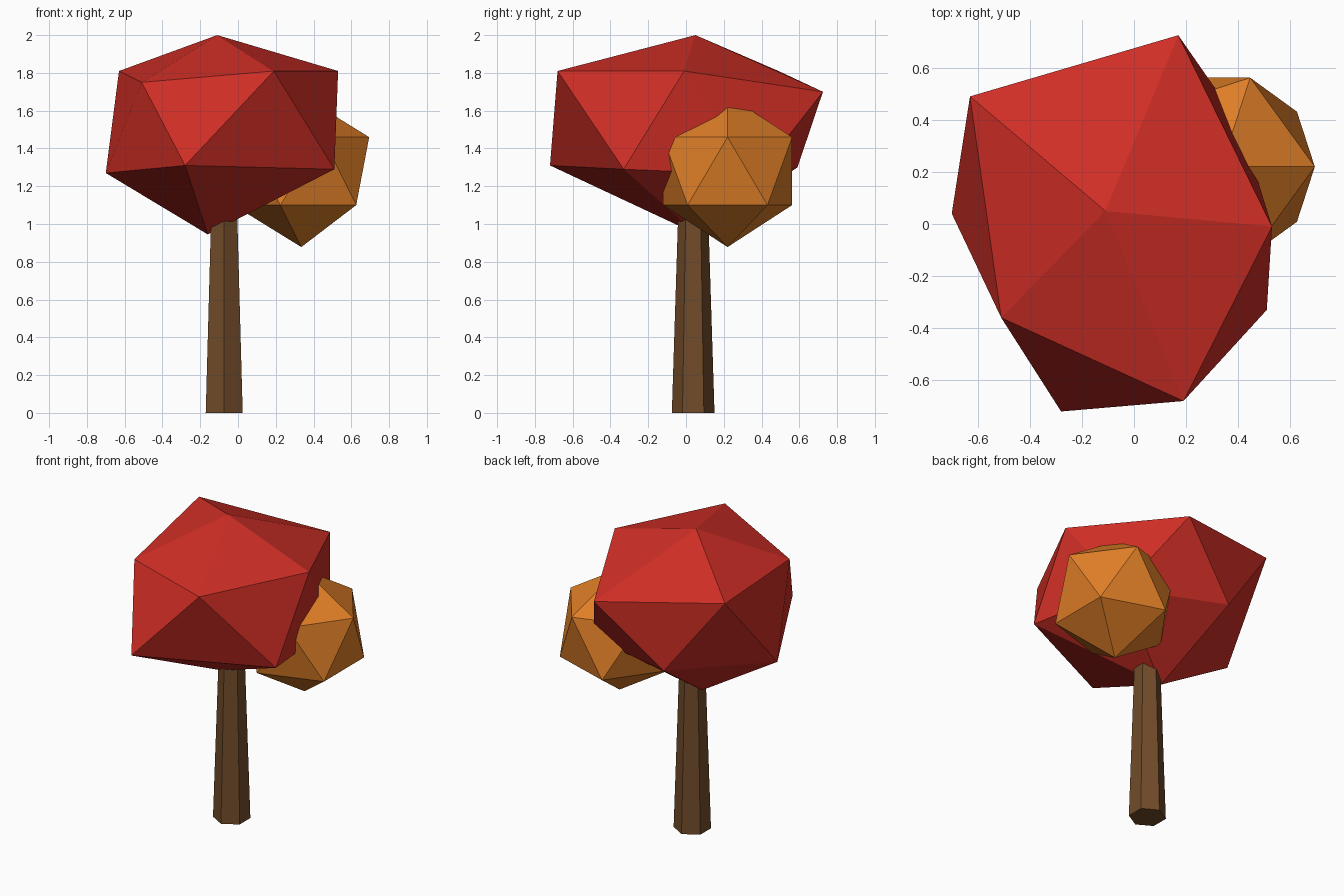
import bpy

if "Cube" in bpy.data.objects:
    bpy.data.objects.remove(bpy.data.objects["Cube"])


def material(name, rgb):
    m = bpy.data.materials.new(name)
    m.diffuse_color = (*rgb, 1)
    m.use_nodes = True
    m.node_tree.nodes["Principled BSDF"].inputs["Base Color"].default_value = m.diffuse_color
    return m


RED = material("red_leaves", (0.64, 0.028, 0.019))
ORANGE = material("orange_leaves", (0.74, 0.21, 0.02))
BROWN = material("brown_bark", (0.165, 0.07, 0.022))


def finish(obj, name, mat):
    obj.name = name
    obj.data.materials.append(mat)
    return obj


# Trunk: tapered hexagonal post running up into the crown
bpy.ops.mesh.primitive_cone_add(vertices=6, radius1=0.113, radius2=0.078,
                                depth=1.1, location=(-0.073, 0.038, 0.55))
finish(bpy.context.object, "trunk", BROWN)

# Small leaf clump: regular icosahedron
bpy.ops.mesh.primitive_ico_sphere_add(subdivisions=1, radius=0.402,
                                      location=(0.335, 0.22, 1.28))
finish(bpy.context.object, "small_leaf_clump", ORANGE)

# Large leaf crown: irregular icosahedron, rings listed counter-clockwise
bottom = (-0.16, 0.06, 0.945)
lower = [(-0.28, -0.72, 1.31), (0.51, -0.33, 1.29), (0.41, 0.38, 1.26),
         (-0.25, 0.59, 1.30), (-0.70, 0.04, 1.27)]
upper = [(0.19, -0.68, 1.81), (0.53, -0.01, 1.81), (0.17, 0.725, 1.70),
         (-0.63, 0.49, 1.81), (-0.51, -0.36, 1.75)]
top = (-0.11, 0.05, 2.0)

faces = []
for i in range(5):
    j = (i + 1) % 5
    lo, lo2, up, up2 = 1 + i, 1 + j, 6 + i, 6 + j
    faces += [(0, lo2, lo), (lo, lo2, up), (lo2, up2, up), (up, up2, 11)]

mesh = bpy.data.meshes.new("large_leaf_crown")
mesh.from_pydata([bottom, *lower, *upper, top], [], faces)
crown = bpy.data.objects.new("large_leaf_crown", mesh)
bpy.context.collection.objects.link(crown)
finish(crown, "large_leaf_crown", RED)
